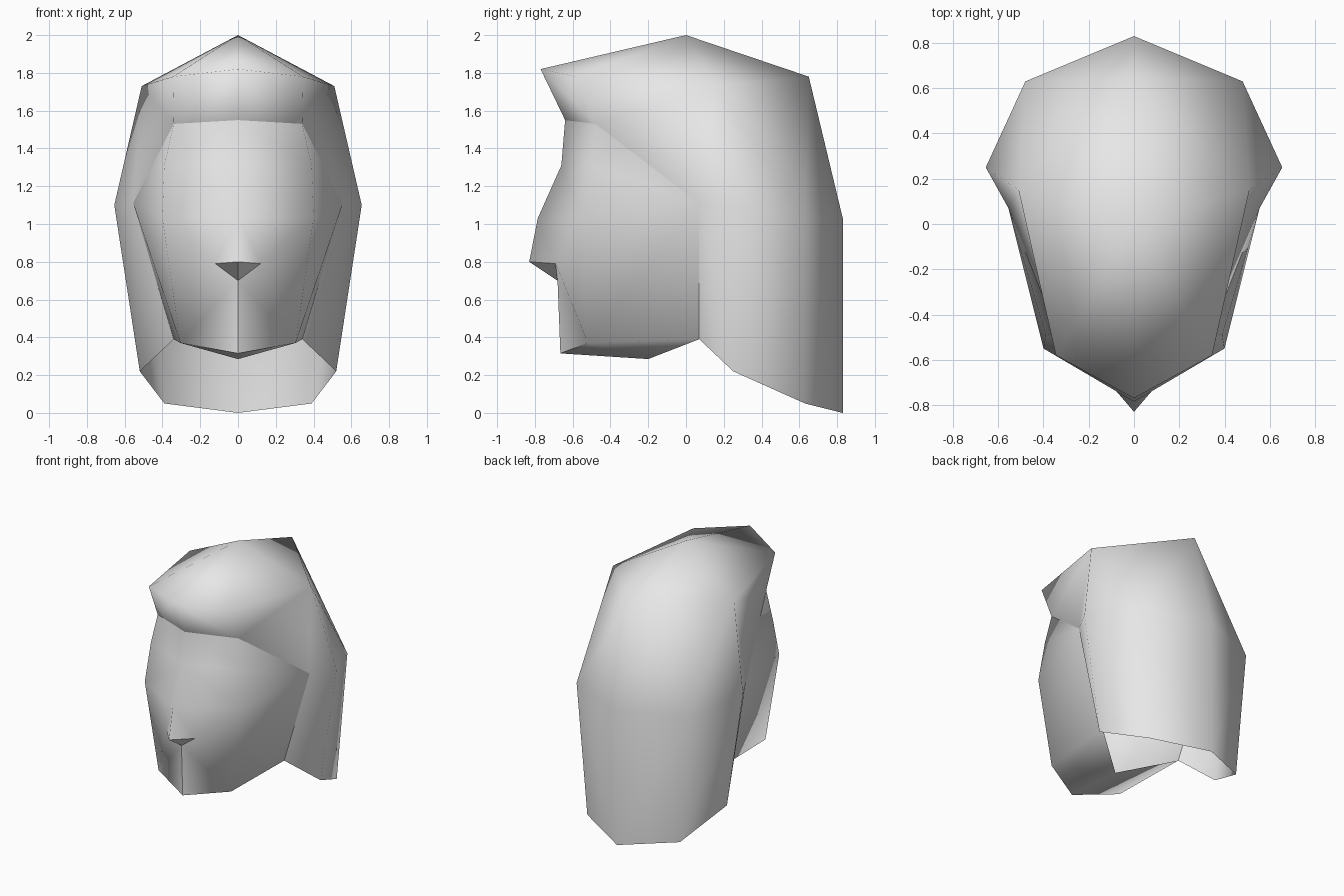
import bpy
import bmesh
from mathutils import Vector

cube = bpy.data.objects.get("Cube")
if cube:
    bpy.data.objects.remove(cube, do_unlink=True)

# Single plain colour
grey = bpy.data.materials.new("plain_grey")
grey.use_nodes = True
colour = (0.8, 0.8, 0.8, 1)
grey.diffuse_color = colour
for node in grey.node_tree.nodes:
    if node.type == "BSDF_PRINCIPLED":
        node.inputs["Base Color"].default_value = colour

# Landmarks of the model's left half; those at x = 0 lie on the centre line
landmarks = dict(
    # hair: crown and fringe
    crown=(0, 0, 2), fringe_tip=(0, -.77, 1.82), fringe_corner=(.345, -.58, 1.78),
    temple=(.51, .15, 1.73), back_top=(0, .65, 1.78),
    # hair: widest ring and lower hem
    side=(.655, .25, 1.1), back_side=(.48, .63, 1.03), back_mid=(0, .83, 1.03),
    side_hem=(.52, .25, .22), back_side_hem=(.39, .63, .05), back_hem=(0, .83, 0),
    # border between hair and face
    hairline=(0, -.64, 1.55), hairline_corner=(.34, -.48, 1.53),
    ear=(.555, .07, 1.11), jaw_hinge=(.34, .07, .39),
    # face
    brow=(0, -.66, 1.31), brow_side=(.39, -.49, 1.31),
    bridge=(0, -.785, 1.03), cheek=(.4, -.55, 1.03),
    nose_tip=(0, -.83, .8), nostril=(.12, -.69, .79), lip=(0, -.68, .7),
    chin=(0, -.665, .315), chin_corner=(.305, -.52, .37), throat=(0, -.2, .285),
)

hair_panels = [
    "crown fringe_tip fringe_corner",
    "crown fringe_corner temple",
    "crown temple back_top",
    "temple back_side back_top",
    "back_top back_side back_mid",
    "temple side back_side",
    "fringe_tip hairline hairline_corner fringe_corner",
    "fringe_corner hairline_corner temple",
    "hairline_corner ear temple",
    "temple ear side",
    "ear jaw_hinge side_hem side",
    "side side_hem back_side_hem back_side",
    "back_side back_side_hem back_hem back_mid",
]

face_panels = [
    "hairline brow brow_side hairline_corner",
    "brow bridge cheek brow_side",
    "hairline_corner brow_side ear",
    "brow_side cheek ear",
    "cheek chin_corner ear",
    "chin_corner jaw_hinge ear",
    "bridge nostril cheek",
    "bridge nose_tip nostril",
    "nose_tip lip nostril",
    "nostril lip chin_corner cheek",
    "lip chin chin_corner",
    "chin throat chin_corner",
    "chin_corner throat jaw_hinge",
]

# Creases under the nose and around the chin
face_creases = ["nose_tip lip", "nose_tip nostril", "nostril lip",
                "lip chin", "chin chin_corner"]


def build_shell(name, panels, creases=()):
    """Smooth open shell from named landmarks, mirrored to the right half."""
    bm = bmesh.new()
    used = sorted({corner for panel in panels for corner in panel.split()})
    verts = {corner: bm.verts.new(Vector(landmarks[corner])) for corner in used}
    for panel in panels:
        bm.faces.new([verts[corner] for corner in panel.split()]).smooth = True
    for crease in creases:
        bm.edges.get([verts[corner] for corner in crease.split()]).smooth = False

    # Turn the shell outward, judged by its first panel
    bmesh.ops.recalc_face_normals(bm, faces=bm.faces)
    bm.faces.ensure_lookup_table()
    first = bm.faces[0]
    first.normal_update()
    if first.normal.dot(first.calc_center_median() - Vector((0, 0, 1))) < 0:
        bmesh.ops.reverse_faces(bm, faces=bm.faces)

    mesh = bpy.data.meshes.new(name)
    bm.to_mesh(mesh)
    bm.free()
    mesh.materials.append(grey)
    shell = bpy.data.objects.new(name, mesh)
    bpy.context.collection.objects.link(shell)
    mirror = shell.modifiers.new("mirror", "MIRROR")
    mirror.use_clip = True
    mirror.merge_threshold = 0.001


build_shell("hair", hair_panels)
build_shell("face", face_panels, face_creases)
